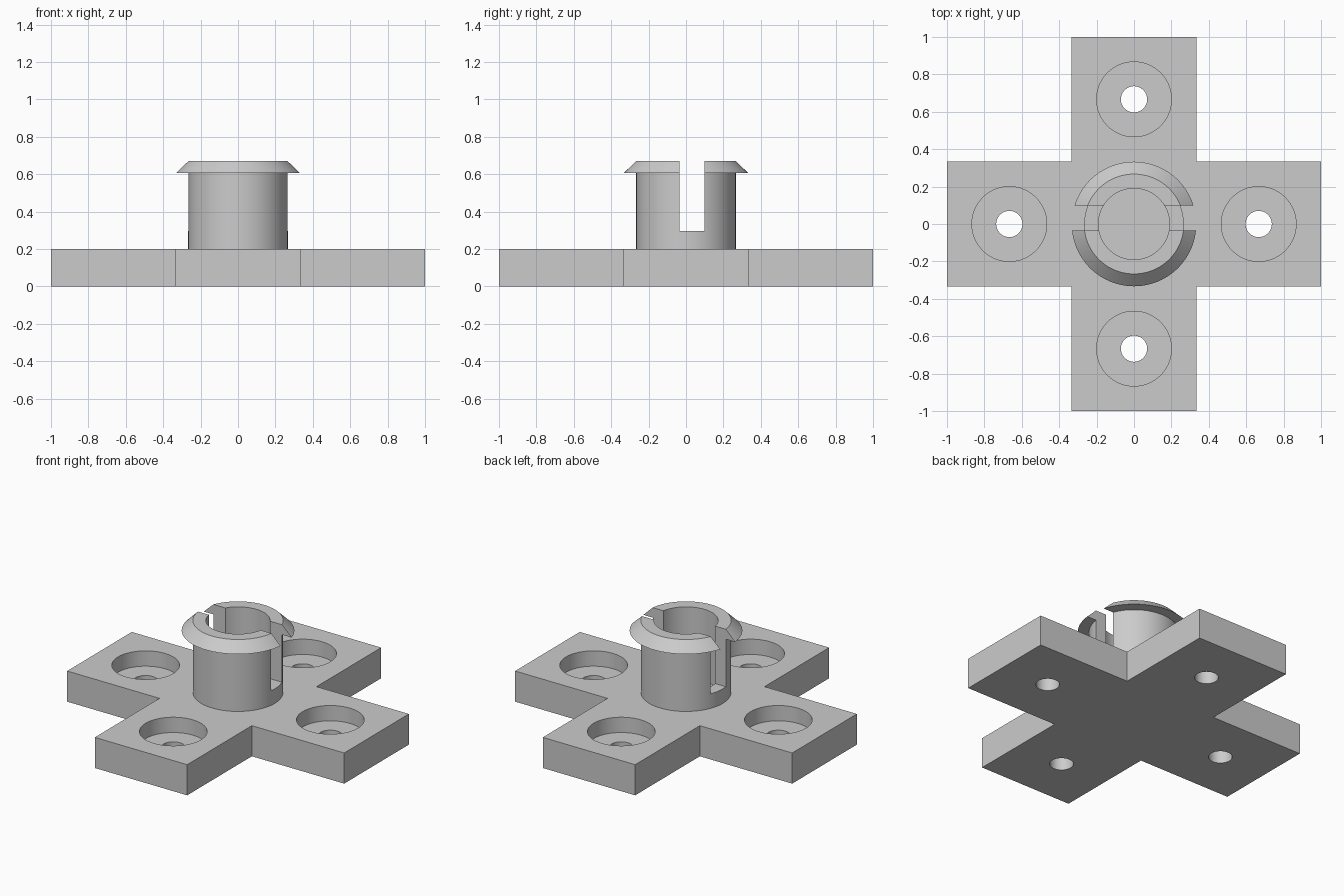
import bpy, bmesh, math
from mathutils import Vector, Matrix

cube = bpy.data.objects.get("Cube")
if cube:
    bpy.data.objects.remove(cube, do_unlink=True)

SEGMENTS = 96
ARM = 1 / 3          # half width of each arm
THICK = 0.2          # base thickness

grey = bpy.data.materials.new("plain_grey")
grey.use_nodes = True
colour = (0.6, 0.6, 0.6, 1)
grey.diffuse_color = colour
grey.node_tree.nodes["Principled BSDF"].inputs["Base Color"].default_value = colour


def finish(bm, name):
    bmesh.ops.recalc_face_normals(bm, faces=bm.faces)
    mesh = bpy.data.meshes.new(name)
    bm.to_mesh(mesh)
    bm.free()
    mesh.materials.append(grey)
    obj = bpy.data.objects.new(name, mesh)
    bpy.context.collection.objects.link(obj)
    return obj


def cut(obj, cutter):
    """Subtract the cutter, then discard it."""
    mod = obj.modifiers.new("cut", "BOOLEAN")
    mod.operation = "DIFFERENCE"
    mod.solver = "EXACT"
    mod.object = cutter
    select(obj)
    bpy.ops.object.modifier_apply(modifier=mod.name)
    bpy.data.objects.remove(cutter, do_unlink=True)


def select(obj):
    bpy.ops.object.select_all(action="DESELECT")
    obj.select_set(True)
    bpy.context.view_layer.objects.active = obj


def revolve(bm, profile, centre=(0, 0)):
    """Spin a closed (radius, height) profile about a vertical axis."""
    rings = []
    for i in range(SEGMENTS):
        a = 2 * math.pi * i / SEGMENTS
        rings.append([bm.verts.new((centre[0] + r * math.cos(a),
                                    centre[1] + r * math.sin(a), z))
                      for r, z in profile])
    n = len(profile)
    for i, ring in enumerate(rings):
        following = rings[(i + 1) % SEGMENTS]
        for j in range(n):
            k = (j + 1) % n
            bm.faces.new((ring[j], following[j], following[k], ring[k]))
    return rings


# Cross-shaped base: one inner corner and two arm corners, turned four times
bm = bmesh.new()
outline = []
for i in range(4):
    turn = Matrix.Rotation(i * math.pi / 2, 4, "Z")
    for corner in ((ARM, -ARM, 0), (1, -ARM, 0), (1, ARM, 0)):
        outline.append(bm.verts.new(turn @ Vector(corner)))
bottom = bm.faces.new(outline)
top = bmesh.ops.extrude_face_region(bm, geom=[bottom])
bmesh.ops.translate(bm, vec=(0, 0, THICK),
                    verts=[v for v in top["geom"] if isinstance(v, bmesh.types.BMVert)])
base = finish(bm, "cross_base")

# Counterbored screw holes, one in each arm
for radius, low, high in ((0.2, 0.1, 0.4), (0.07, -0.1, 0.3)):
    bm = bmesh.new()
    for i in range(4):
        place = Matrix.Rotation(i * math.pi / 2, 4, "Z") @ \
            Matrix.Translation((2 / 3, 0, (low + high) / 2))
        bmesh.ops.create_cone(bm, cap_ends=True, segments=SEGMENTS, radius1=radius,
                              radius2=radius, depth=high - low, matrix=place)
    cut(base, finish(bm, "hole_cutter"))

# Hollow collar with a flared snap rim
bm = bmesh.new()
revolve(bm, [(0.19, THICK), (0.266, THICK), (0.266, 0.605),
             (0.333, 0.605), (0.267, 0.67), (0.19, 0.67)])
collar = finish(bm, "snap_collar")

# Off-centre slot splitting the collar into two jaws
bm = bmesh.new()
bmesh.ops.create_cube(bm, size=1, matrix=Matrix.Translation((0, 0.033, 0.795))
                      @ Matrix.Diagonal((1, 0.134, 1, 1)))
cut(collar, finish(bm, "slot_cutter"))

for part in (base, collar):
    select(part)
    bpy.ops.object.shade_smooth_by_angle(angle=math.radians(30))
